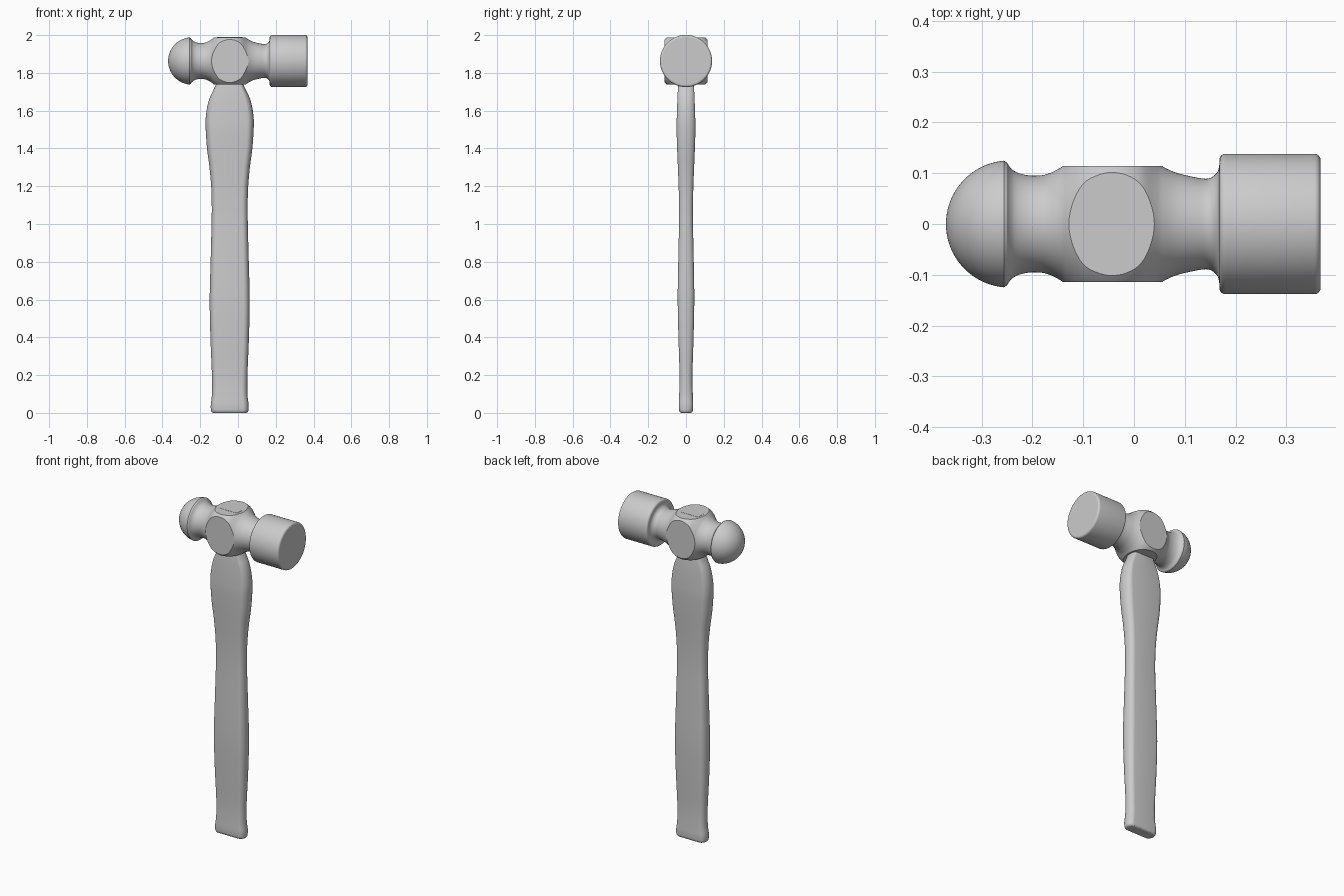
import bpy, bmesh, math
from mathutils import Vector

cube = bpy.data.objects.get("Cube")
if cube:
    bpy.data.objects.remove(cube, do_unlink=True)

# One plain grey for the whole tool
GREY = (0.6, 0.6, 0.6, 1.0)
grey = bpy.data.materials.new("plain grey")
grey.use_nodes = True
grey.diffuse_color = GREY
grey.node_tree.nodes["Principled BSDF"].inputs["Base Color"].default_value = GREY

MID_X = -0.044      # centre of eye and handle
AXIS_Z = 1.863      # height of head axis


def smooth_curve(points, steps=4):
    """Catmull-Rom curve through the points."""
    pts = [Vector(p) for p in points]
    pts = [pts[0] * 2 - pts[1]] + pts + [pts[-1] * 2 - pts[-2]]
    out = []
    for a, b, c, d in zip(pts, pts[1:], pts[2:], pts[3:]):
        for i in range(steps):
            t = i / steps
            out.append(0.5 * (2 * b + (c - a) * t + (2 * a - 5 * b + 4 * c - d) * t ** 2
                              + (3 * b - a - 3 * c + d) * t ** 3))
    return out + [pts[-2]]


def arc(cx, cy, r, start, end, steps):
    angles = [math.radians(start + (end - start) * i / steps) for i in range(steps + 1)]
    return [(cx + r * math.cos(a), cy + r * math.sin(a)) for a in angles]


def loft(rings):
    """Skin a stack of closed rings and cap both ends."""
    bm = bmesh.new()
    rows = [[bm.verts.new(p) for p in ring] for ring in rings]
    n = len(rows[0])
    for low, high in zip(rows, rows[1:]):
        for i in range(n):
            j = (i + 1) % n
            bm.faces.new((low[i], low[j], high[j], high[i]))
    bm.faces.new(rows[0])
    bm.faces.new(rows[-1])
    return bm


def finish(bm, name):
    bmesh.ops.recalc_face_normals(bm, faces=bm.faces)
    mesh = bpy.data.meshes.new(name)
    bm.to_mesh(mesh)
    bm.free()
    mesh.materials.append(grey)
    obj = bpy.data.objects.new(name, mesh)
    bpy.context.collection.objects.link(obj)
    bpy.ops.object.select_all(action="DESELECT")
    obj.select_set(True)
    bpy.context.view_layer.objects.active = obj
    bpy.ops.object.shade_smooth_by_angle(angle=math.radians(20))


# Head: ball end, waisted eye block and striking face turned about the x axis
ball = arc(-0.245, 0, 0.125, 178, 95, 20)
waist = smooth_curve([
    (-0.25, 0.121), (-0.244, 0.112), (-0.235, 0.104), (-0.22, 0.098), (-0.2, 0.095),
    (-0.175, 0.097), (-0.155, 0.105), (-0.14, 0.114), (-0.128, 0.125), (-0.1, 0.148),
    (-0.07, 0.158), (MID_X, 0.161), (-0.015, 0.158), (0.014, 0.147), (0.04, 0.125),
    (0.055, 0.114), (0.08, 0.102), (0.11, 0.094), (0.14, 0.089), (0.155, 0.093),
    (0.165, 0.104), (0.168, 0.118)])
face = arc(0.18, 0.126, 0.012, 180, 90, 6) + arc(0.355, 0.126, 0.012, 90, 0, 6)
profile = ball + [tuple(p) for p in waist] + face + [(0.367, 0.122)]

SIDES = 72
head = loft([[(x, r * math.cos(math.tau * i / SIDES), r * math.sin(math.tau * i / SIDES))
              for i in range(SIDES)] for x, r in profile])


def in_eye(x):
    return -0.2 < x < 0.12


# Grind four flats on the eye block: cut along each plane, then press flush
for axis, depth in ((1, 0.114), (2, 0.125)):
    for sign in (-1, 1):
        normal = Vector((0, 0, 0))
        normal[axis] = sign
        faces = [f for f in head.faces if in_eye(f.calc_center_median().x)]
        edges = {e for f in faces for e in f.edges}
        verts = {v for f in faces for v in f.verts}
        bmesh.ops.bisect_plane(head, geom=faces + list(edges) + list(verts),
                               plane_co=normal * depth, plane_no=normal)
        for v in head.verts:
            if in_eye(v.co.x) and v.co[axis] * sign > depth:
                v.co[axis] = sign * depth
bmesh.ops.translate(head, verts=head.verts, vec=(0, 0, AXIS_Z))
finish(head, "hammer_head")


# Handle: height, half width, half thickness, depth of the rounded sides
stations = smooth_curve([
    (0.015, 0.1, 0.037, 0.03), (0.045, 0.1, 0.038, 0.03), (0.1, 0.094, 0.036, 0.03),
    (0.2, 0.094, 0.034, 0.029), (0.4, 0.102, 0.04, 0.03), (0.6, 0.106, 0.044, 0.032),
    (0.8, 0.101, 0.041, 0.03), (1.0, 0.096, 0.037, 0.03), (1.1, 0.095, 0.037, 0.03),
    (1.2, 0.098, 0.039, 0.03), (1.3, 0.107, 0.043, 0.032), (1.4, 0.12, 0.047, 0.034),
    (1.5, 0.127, 0.05, 0.036), (1.56, 0.127, 0.049, 0.035), (1.62, 0.119, 0.047, 0.032),
    (1.67, 0.105, 0.045, 0.028), (1.71, 0.086, 0.043, 0.022), (1.75, 0.07, 0.04, 0.015),
    (1.8, 0.068, 0.04, 0.013), (AXIS_Z + 0.126, 0.068, 0.04, 0.013)])
butt = [Vector((0, 0.088, 0.026, 0.022)), Vector((0.003, 0.094, 0.032, 0.027)),
        Vector((0.008, 0.098, 0.035, 0.029))]


def handle_ring(z, half_x, half_y, bulge):
    ring = []
    for sign in (1, -1):
        for dx, dy in arc(0, 0, 1, -90, 90, 12):
            ring.append((MID_X + sign * (half_x - bulge + bulge * dx), sign * half_y * dy, z))
    return ring


finish(loft([handle_ring(*s) for s in butt + stations]), "handle")
